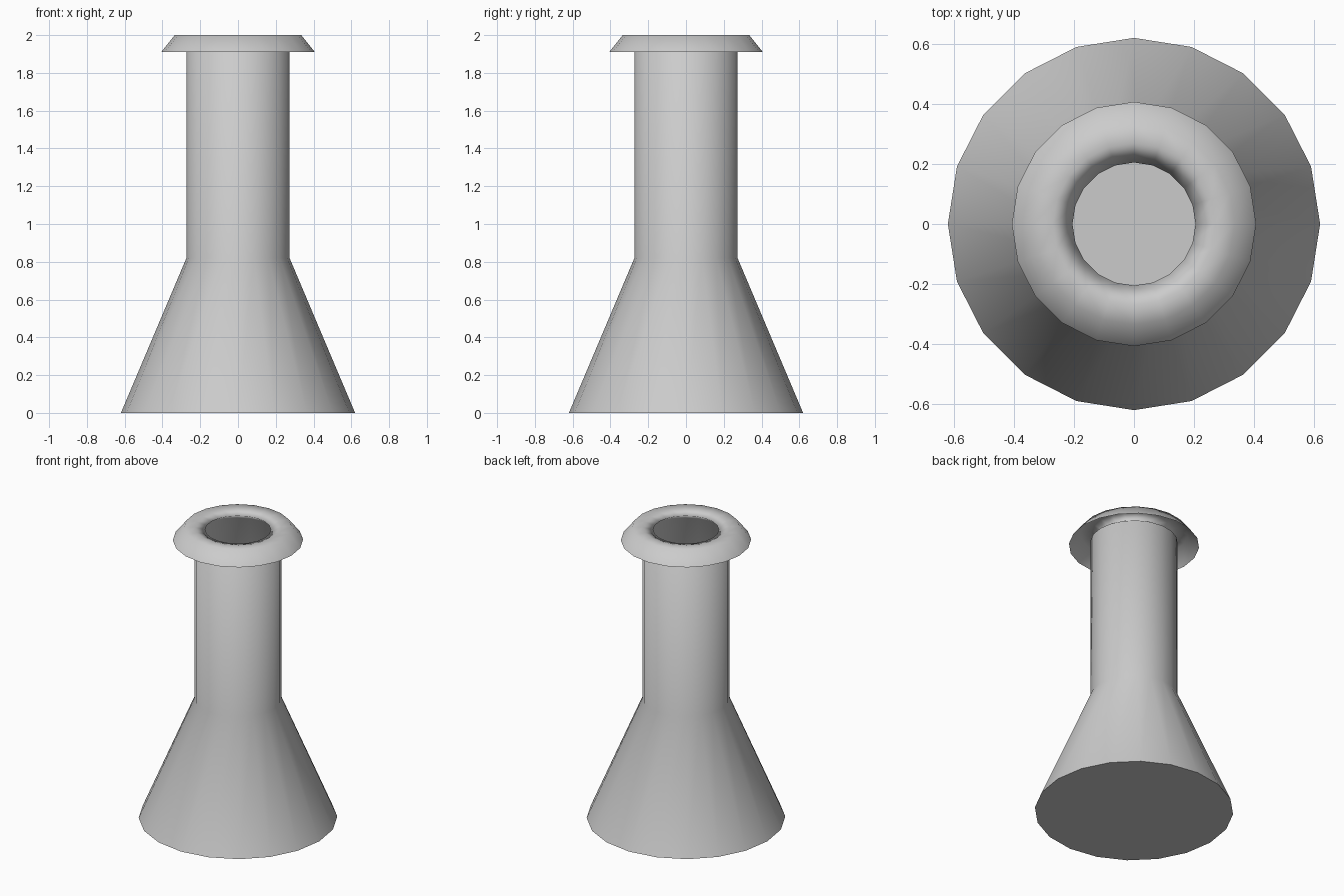
import bpy, bmesh, math

if "Cube" in bpy.data.objects:
    bpy.data.objects.remove(bpy.data.objects["Cube"])

SIDES = 20


def lathe(name, profile, close_bottom=True):
    """Revolve (radius, z) points around z into a thin shell."""
    bm = bmesh.new()
    rings = []
    for r, z in profile:
        rings.append([bm.verts.new((r * math.cos(2 * math.pi * i / SIDES),
                                    r * math.sin(2 * math.pi * i / SIDES), z))
                      for i in range(SIDES)])
    for a, b in zip(rings, rings[1:]):
        for i in range(SIDES):
            j = (i + 1) % SIDES
            bm.faces.new((a[i], a[j], b[j], b[i])).smooth = True
    if close_bottom:
        bm.faces.new(rings[0][::-1])
        # crisp edge around the base
        for e in bm.edges:
            if all(v.co.z < 1e-5 for v in e.verts):
                e.smooth = False
    mesh = bpy.data.meshes.new(name)
    bm.to_mesh(mesh)
    bm.free()
    obj = bpy.data.objects.new(name, mesh)
    bpy.context.collection.objects.link(obj)
    return obj


# Conical body, straight neck, and open rolled lip in one continuous shell
lathe("flask", [
    (0.62, 0.0),     # base
    (0.273, 0.82),   # shoulder
    (0.273, 1.935),  # top of neck
    (0.205, 1.98),   # mouth opening
    (0.27, 2.0),     # lip crown
    (0.335, 2.0),
    (0.407, 1.91),   # lip outer edge
])
